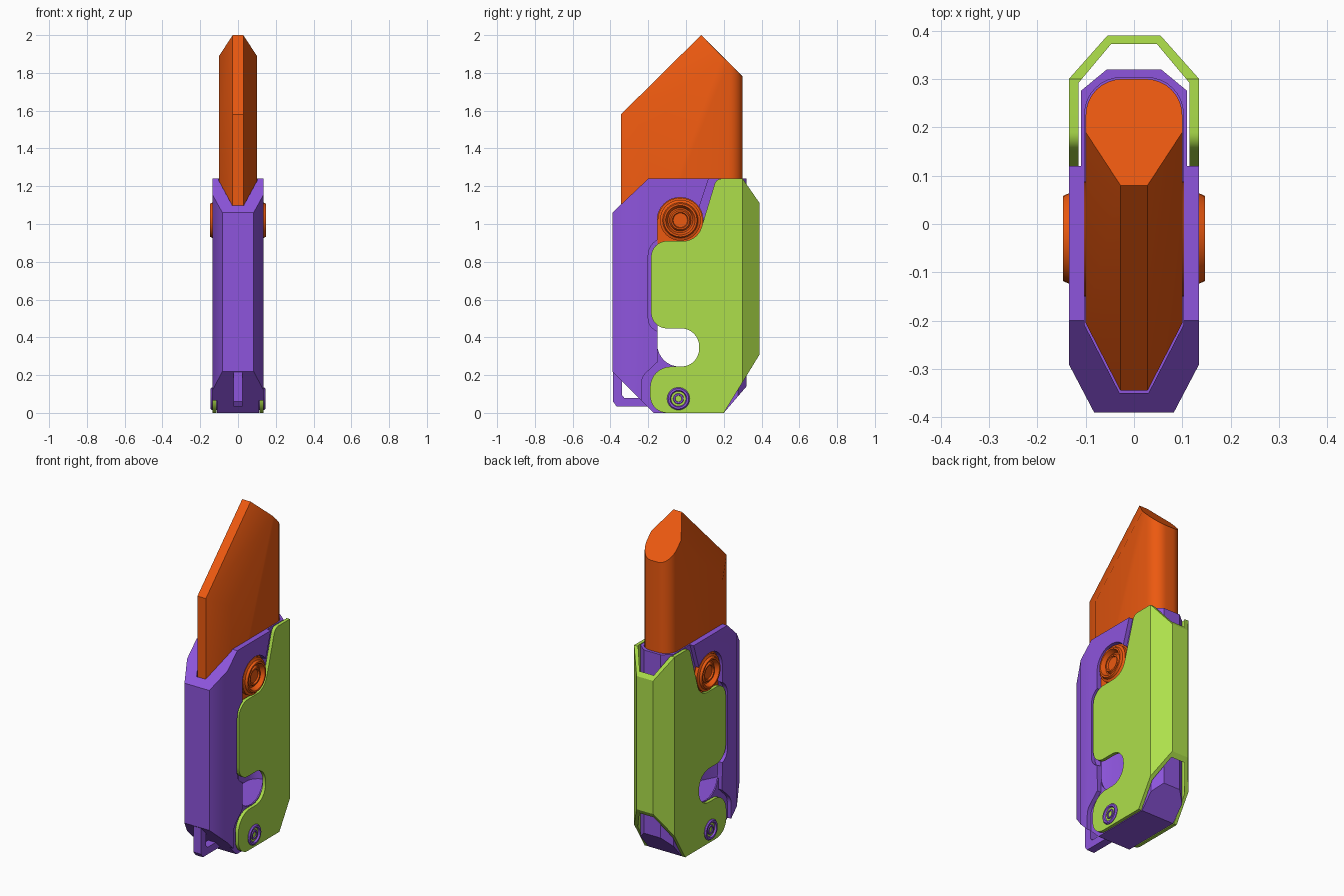
import bpy, bmesh, math
from mathutils import Vector

if "Cube" in bpy.data.objects:
    bpy.data.objects.remove(bpy.data.objects["Cube"])


def material(name, col):
    m = bpy.data.materials.new(name)
    m.diffuse_color = (*col, 1)
    m.use_nodes = True
    m.node_tree.nodes["Principled BSDF"].inputs["Base Color"].default_value = m.diffuse_color
    return m


PURPLE = material("purple", (0.27, 0.09, 0.72))
ORANGE = material("orange", (0.84, 0.10, 0.005))
GREEN = material("green", (0.42, 0.74, 0.07))


def make(name, bm, mat=None):
    bmesh.ops.recalc_face_normals(bm, faces=bm.faces)
    me = bpy.data.meshes.new(name)
    bm.to_mesh(me)
    bm.free()
    ob = bpy.data.objects.new(name, me)
    bpy.context.collection.objects.link(ob)
    if mat:
        me.materials.append(mat)
    return ob


def fillet(corners, n=8):
    """Closed outline from (u, v[, radius]) corners, rounded where a radius is given."""
    out = []
    for i, c in enumerate(corners):
        p = Vector(c[:2])
        if len(c) == 2:
            out.append(p)
            continue
        a = (Vector(corners[i - 1][:2]) - p).normalized()
        b = (Vector(corners[(i + 1) % len(corners)][:2]) - p).normalized()
        half = a.angle(b) / 2
        mid = p + (a + b).normalized() * c[2] / math.sin(half)
        s = p + a * c[2] / math.tan(half) - mid
        e = p + b * c[2] / math.tan(half) - mid
        total = s.angle(e)
        for k in range(n + 1):
            t = k / n
            out.append(mid + (s * math.sin((1 - t) * total) + e * math.sin(t * total)) / math.sin(total))
    return out


def prism(name, corners, axis, lo, hi, mat=None):
    """Extrude a (y, z) outline along x, or an (x, y) outline along z."""
    bm = bmesh.new()
    place = (lambda p: (lo, p.x, p.y)) if axis == "x" else (lambda p: (p.x, p.y, lo))
    face = bm.faces.new([bm.verts.new(place(p)) for p in fillet(corners)])
    ext = bmesh.ops.extrude_face_region(bm, geom=[face])["geom"]
    move = (hi - lo, 0, 0) if axis == "x" else (0, 0, hi - lo)
    bmesh.ops.translate(bm, vec=move, verts=[v for v in ext if isinstance(v, bmesh.types.BMVert)])
    return make(name, bm, mat)


def sym(half):
    """Mirror an (x, y) half outline across x = 0."""
    return half + [(-c[0], *c[1:]) for c in reversed(half)]


def boolean(ob, cutter, op="DIFFERENCE"):
    mod = ob.modifiers.new("cut", "BOOLEAN")
    mod.operation, mod.object, mod.solver = op, cutter, "EXACT"
    bpy.context.view_layer.objects.active = ob
    bpy.ops.object.modifier_apply(modifier=mod.name)
    bpy.data.objects.remove(cutter)


def lathe(name, profile, y, z, mat):
    """Turn (radius, x) points about an x-parallel axis, on both sides."""
    bm = bmesh.new()
    n = 32
    for side in (1, -1):
        rings = []
        for r, x in profile:
            rings.append([bm.verts.new((side * x, y + r * math.cos(k * math.tau / n),
                                        z + r * math.sin(k * math.tau / n))) for k in range(n)])
        for a, b in zip(rings, rings[1:]):
            for k in range(n):
                j = (k + 1) % n
                bm.faces.new((a[k], a[j], b[j], b[k]))
        bm.faces.new(rings[-1])
        bm.faces.new(rings[0])
    return make(name, bm, mat)


def smooth(ob):
    bpy.ops.object.select_all(action="DESELECT")
    ob.select_set(True)
    bpy.context.view_layer.objects.active = ob
    bpy.ops.object.shade_smooth_by_angle(angle=math.radians(28))


# Handle: side outline crossed with plan outline
handle = prism("handle", [(-.39, .22), (-.17, 0), (.2, 0), (.32, .14), (.32, 1.24),
                          (-.2, 1.24), (-.39, 1.06)], "x", -.2, .2, PURPLE)
boolean(handle, prism("plan", sym([(.082, -.391), (.135, -.29), (.135, .255), (.055, .321)]),
                      "z", -.1, 1.4), "INTERSECT")
# Blade cavity
boolean(handle, prism("cavity", sym([(.03, -.35), (.102, -.21), (.102, .303, .075)]), "z", .23, 1.4))
# Button slot through both walls
boolean(handle, prism("slot", [(-.152, .245, .118), (.09, .245, .118), (.09, 1.14, .118),
                               (-.152, 1.14, .118)], "x", -.3, .3))
# Side recesses the lever sits in
recess = [(.12, 1.3), (.12, 1.24), (.06, 1.06), (0, .925), (-.2, .925, .09), (-.2, .43, .07),
          (-.15, .43), (-.15, .27), (-.235, .19, .08), (-.235, -.1), (.5, -.1), (.5, 1.3)]
boolean(handle, prism("recess_right", recess, "x", .11, .3))
boolean(handle, prism("recess_left", recess, "x", -.3, -.11))

# Lanyard loop under the front
prism("lanyard_loop", [(-.386, .216), (-.386, .06), (-.368, .035), (-.18, .035), (-.18, .078),
                       (-.325, .078), (-.338, .092), (-.338, .216)], "x", -.025, .025, PURPLE)

# Lever: side outline, wrapped round the back as a thin U
lever = prism("lever", [(.16, 1.24, .04), (.30, 1.24), (.39, 1.11), (.39, .31), (.2, 0),
                        (-.19, 0, .09), (-.19, .245, .11), (.07, .245, .095), (.07, .447, .095),
                        (-.185, .447, .085), (-.185, .91, .085), (.06, .91, .1)],
              "x", -.2, .2, GREEN)
boolean(lever, prism("outer", sym([(.135, -.5), (.135, .30), (.055, .39)]), "z", -.1, 1.4), "INTERSECT")
boolean(lever, prism("inner", sym([(.115, -.6), (.115, .292), (.047, .373)]), "z", -.2, 1.5))

# Blade: convex hull of its edge, shoulders and rounded spine
bm = bmesh.new()
base = .8
for s in (1, -1):
    for x, y, z in [(.028, -.345, base), (.028, -.345, 1.58), (.028, .08, 2), (.1, -.205, base),
                    (.1, -.205, 1.5), (.1, .19, 1.89)]:
        bm.verts.new((s * x, y, z))
    for k in range(9):
        a = k / 8 * math.pi / 2
        x, y = .025 + .075 * math.cos(a), .225 + .075 * math.sin(a)
        for z in (base, 2.08 - y):
            bm.verts.new((s * x, y, z))
bmesh.ops.convex_hull(bm, input=bm.verts)
bmesh.ops.dissolve_limit(bm, angle_limit=.02, verts=bm.verts, edges=bm.edges)
blade = make("blade", bm, ORANGE)

# Slider block filling the slot, and its round buttons
slider = prism("slider_block", [(-.15, .82), (.088, .82), (.088, 1.138, .117), (-.15, 1.138, .117)],
               "x", -.109, .109, ORANGE)
button = lathe("slider_buttons", [(.108, .09), (.108, .128), (.094, .134), (.088, .147), (.078, .147),
                                  (.066, .12), (.058, .12), (.05, .135), (.042, .135), (.038, .126)],
               -.03, 1.02, ORANGE)

# Lever pivot pins
pivot = lathe("pivot_pins", [(.06, .08), (.06, .138), (.054, .145), (.044, .145), (.037, .13),
                             (.03, .13), (.026, .14), (.018, .14), (.016, .134)], -.04, .075, PURPLE)

for ob in (handle, lever, blade, slider, button, pivot):
    smooth(ob)
